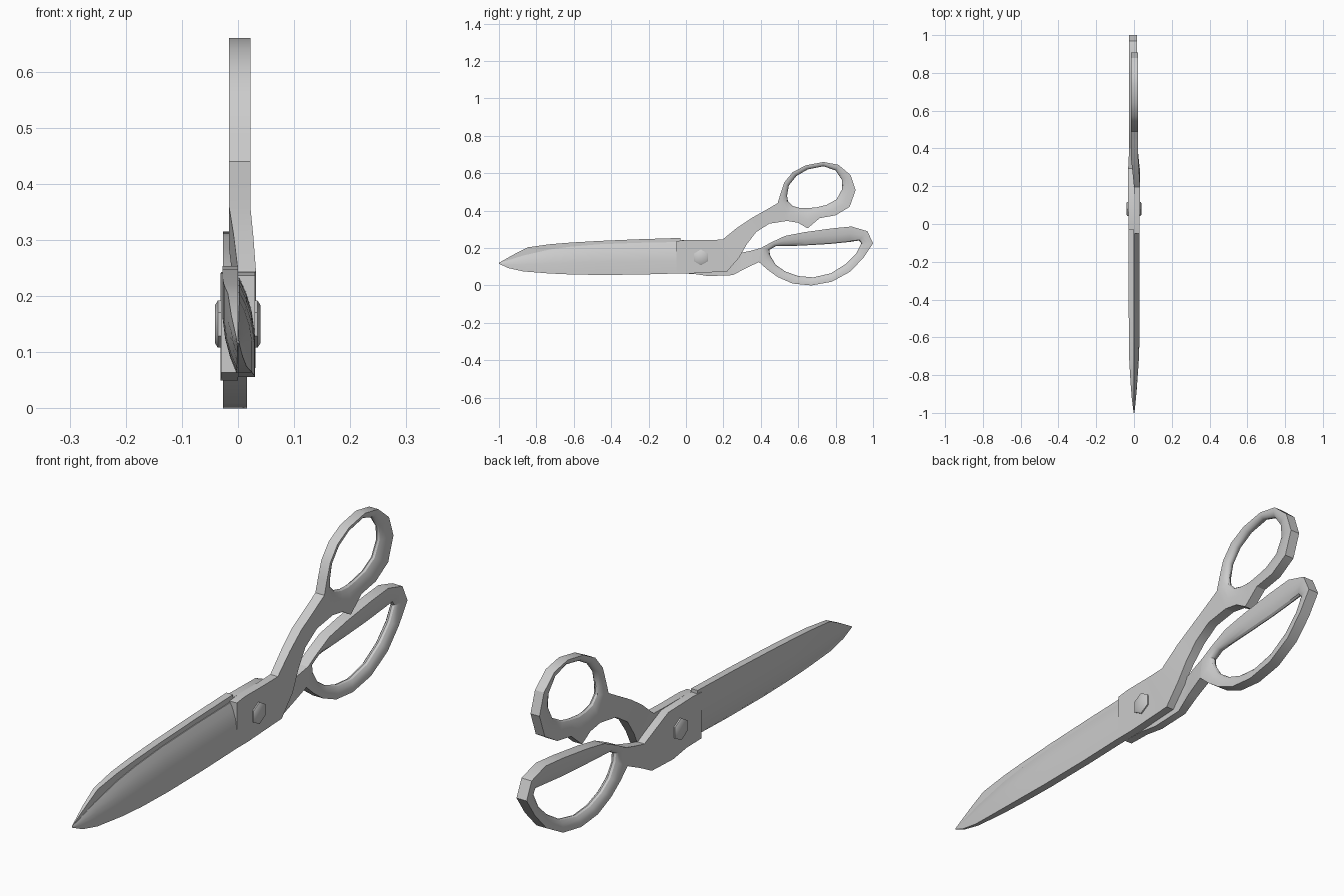
import bpy, bmesh, math


def loft(bm, loops, caps=True, closed=False):
    """Skin a series of equal-length closed loops."""
    rows = [[bm.verts.new(p) for p in loop] for loop in loops]
    n = len(rows[0])
    pairs = list(zip(rows, rows[1:]))
    if closed:
        pairs.append((rows[-1], rows[0]))
    for a, b in pairs:
        for i in range(n):
            j = (i + 1) % n
            bm.faces.new((a[i], a[j], b[j], b[i]))
    if caps:
        bm.faces.new(rows[0])
        bm.faces.new(rows[-1])


def finish(bm, name, angle):
    bmesh.ops.recalc_face_normals(bm, faces=bm.faces[:])
    me = bpy.data.meshes.new(name)
    bm.to_mesh(me)
    bm.free()
    ob = bpy.data.objects.new(name, me)
    bpy.context.collection.objects.link(ob)
    bpy.ops.object.select_all(action='DESELECT')
    ob.select_set(True)
    bpy.context.view_layer.objects.active = ob
    bpy.ops.object.shade_smooth_by_angle(angle=math.radians(angle))


def blade(bm, side, stations):
    """Flat inner face, thick spine, convex bevel to the cutting edge.
    Station: y, spine z, edge z, thickness."""
    profile = [(0, 0), (1, 0), (1, .42), (.82, .65), (.5, .84), (.1, 1), (0, 1)]
    loft(bm, [[(side * t * u, y, s + (e - s) * v) for u, v in profile]
              for y, s, e, t in stations])


def shank(bm, sections):
    """Pivot block and neck. Section: top y, z, bottom y, z, x min, x max."""
    loft(bm, [[(a, ty, tz), (b, ty, tz), (b, by, bz), (a, by, bz)]
              for ty, tz, by, bz, a, b in sections])


def finger_ring(bm, pairs, x0, x1):
    """Ring with flat outer wall and rounded inside. Pair: outer y, z, inner y, z."""
    cx, h = (x0 + x1) / 2, (x1 - x0) / 2
    arc = [math.pi * i / 8 for i in range(9)]
    section = [(0, h)] + [(.12 + .88 * math.sin(a), h * math.cos(a)) for a in arc] + [(0, -h)]
    loft(bm, [[(cx + x, oy + (iy - oy) * s, oz + (iz - oz) * s) for s, x in section]
              for oy, oz, iy, iz in pairs], caps=False, closed=True)


# Right half: blade with its spine below, leading to the upper finger ring
bm = bmesh.new()
blade(bm, 1, [
    (-.05, .064, .232, .03), (-.25, .058, .228, .03), (-.465, .056, .22, .03),
    (-.62, .059, .207, .029), (-.73, .064, .192, .025), (-.87, .075, .16, .015),
    (-.95, .093, .135, .008), (-1, .116, .121, .002)])
shank(bm, [
    (-.05, .237, -.05, .064, 0, .03), (0, .243, .02, .064, 0, .03),
    (.12, .243, .22, .075, 0, .031), (.195, .245, .285, .15, 0, .032),
    (.275, .31, .325, .22, -.008, .027), (.35, .36, .375, .285, -.016, .022),
    (.43, .405, .445, .33, -.016, .022), (.49, .44, .54, .345, -.016, .022)])
finger_ring(bm, [
    (.49, .44, .545, .45), (.505, .49, .54, .48), (.525, .55, .55, .535),
    (.57, .605, .59, .585), (.64, .642, .65, .62), (.735, .66, .735, .637),
    (.815, .645, .80, .615), (.88, .59, .833, .565), (.907, .51, .835, .515),
    (.875, .42, .805, .46), (.80, .375, .75, .43), (.715, .36, .70, .418),
    (.65, .305, .65, .413), (.60, .335, .61, .414), (.54, .345, .57, .425)],
    -.016, .022)
finish(bm, "right_blade_and_upper_handle", 30)

# Left half: blade with its spine on top, leading to the lower finger ring
bm = bmesh.new()
blade(bm, -1, [
    (-.03, .254, .066, .028), (-.25, .247, .064, .028), (-.465, .238, .063, .028),
    (-.62, .229, .067, .027), (-.73, .22, .073, .025), (-.845, .204, .085, .018),
    (-.92, .166, .098, .012), (-1, .121, .116, .002)])
shank(bm, [
    (-.05, .24, -.05, .064, -.03, 0), (0, .243, .04, .062, -.03, 0),
    (.15, .24, .12, .05, -.031, 0), (.295, .175, .25, .055, -.031, 0),
    (.345, .185, .32, .092, -.028, .01), (.40, .20, .39, .125, -.027, .016)])
finger_ring(bm, [
    (.39, .125, .45, .16), (.435, .085, .48, .11), (.49, .045, .53, .075),
    (.57, .01, .60, .05), (.67, 0, .68, .043), (.78, .02, .775, .065),
    (.88, .075, .855, .115), (.95, .15, .91, .17), (1, .225, .937, .225),
    (.97, .29, .925, .24), (.885, .315, .87, .232), (.78, .305, .77, .222),
    (.635, .285, .635, .214), (.53, .265, .54, .21), (.455, .23, .48, .21),
    (.40, .20, .445, .19)], -.027, .016)
finish(bm, "left_blade_and_lower_handle", 30)

# Six-sided pivot screw with chamfered heads on both sides
bm = bmesh.new()
loft(bm, [[(x, .08 + r * math.sin(k * math.pi / 3), .15 + r * math.cos(k * math.pi / 3))
           for k in range(6)]
          for x, r in [(-.041, .034), (-.036, .042), (.035, .042), (.04, .034)]])
finish(bm, "pivot_screw", 50)
